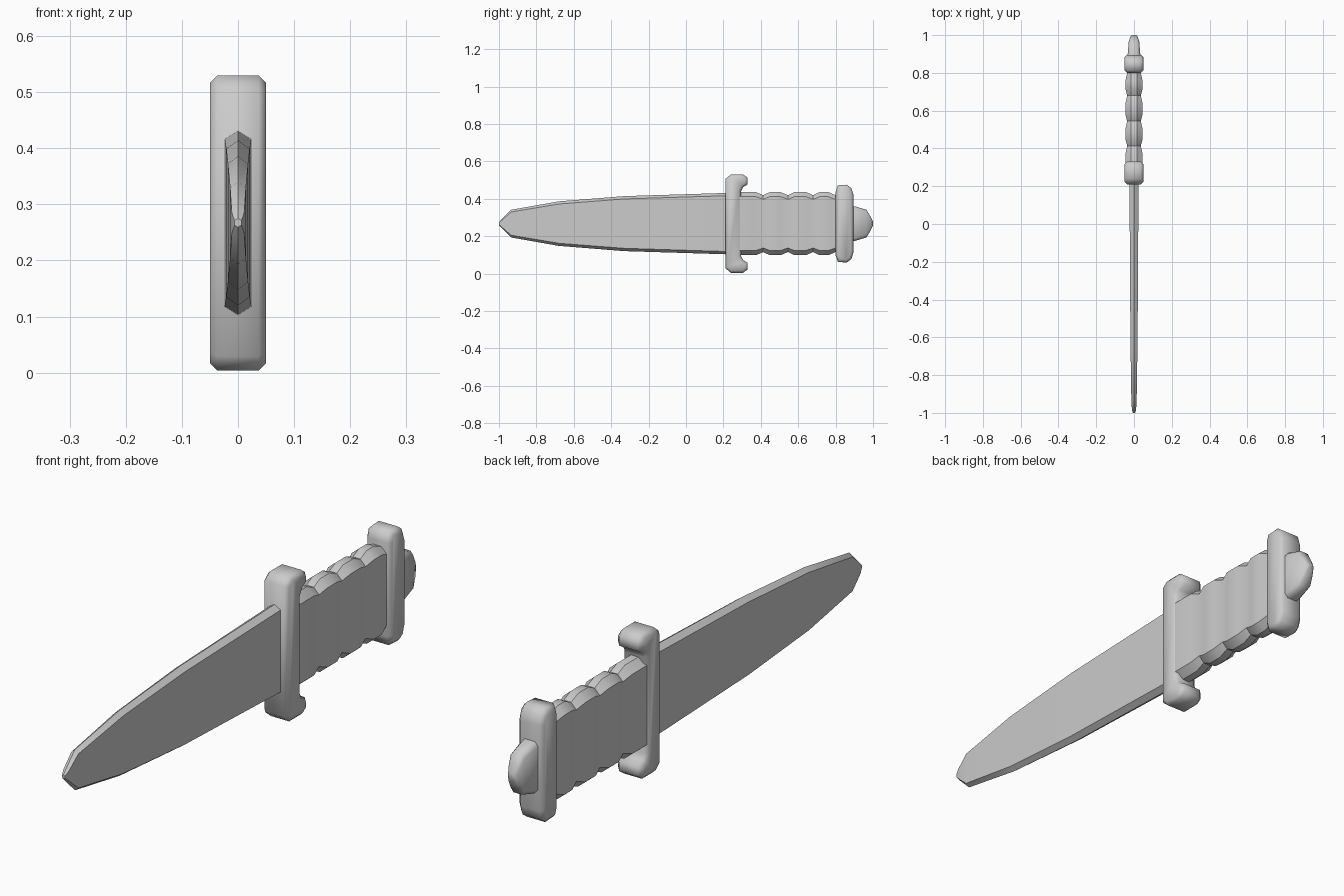
import bpy, bmesh, math

if "Cube" in bpy.data.objects:
    bpy.data.objects.remove(bpy.data.objects["Cube"])

CZ = 0.267  # height of the dagger's long axis


def finish(name, bm, angle):
    bmesh.ops.recalc_face_normals(bm, faces=bm.faces)
    me = bpy.data.meshes.new(name)
    bm.to_mesh(me)
    bm.free()
    ob = bpy.data.objects.new(name, me)
    bpy.context.collection.objects.link(ob)
    bpy.ops.object.select_all(action='DESELECT')
    ob.select_set(True)
    bpy.context.view_layer.objects.active = ob
    bpy.ops.object.shade_smooth_by_angle(angle=math.radians(angle))
    return ob


def loft(name, rings, angle):
    """Skin a list of (y, [(x, z), ...]) sections and cap both ends."""
    bm = bmesh.new()
    vs = [[bm.verts.new((x, y, CZ + z)) for x, z in sec] for y, sec in rings]
    n = len(vs[0])
    for a, b in zip(vs, vs[1:]):
        for i in range(n):
            j = (i + 1) % n
            bm.faces.new((a[i], a[j], b[j], b[i]))
    bm.faces.new(vs[0])
    bm.faces.new(vs[-1])
    return finish(name, bm, angle)


def section(w, h, c, t=0.0):
    """Tall section: half width w, half height h, chamfer drop c, top half width t."""
    if t == 0:
        return [(0, h), (w, h - c), (w, c - h), (0, -h), (-w, c - h), (-w, h - c)]
    return [(t, h), (w, h - c), (w, c - h), (t, -h),
            (-t, -h), (-w, c - h), (-w, h - c), (-t, h)]


def plate(name, half, w, bevel):
    """Mirror an upper (y, z) outline about the axis, extrude in x, bevel both rims."""
    prof = half + [(y, -z) for y, z in reversed(half)]
    bm = bmesh.new()
    face = bm.faces.new([bm.verts.new((-w, y, CZ + z)) for y, z in prof])
    ext = bmesh.ops.extrude_face_region(bm, geom=[face])
    bmesh.ops.translate(bm, vec=(2 * w, 0, 0),
                        verts=[v for v in ext['geom'] if isinstance(v, bmesh.types.BMVert)])
    rim = [e for e in bm.edges if abs(e.verts[0].co.x - e.verts[1].co.x) < 1e-5]
    bmesh.ops.bevel(bm, geom=rim, offset=bevel, segments=1, affect='EDGES', profile=0.5)
    return finish(name, bm, 50)


# Blade
blade = [(-1.0, .006, .008, .004), (-.985, .011, .024, .006), (-.935, .014, .074, .012),
         (-.68, .018, .119, .014), (-.33, .021, .147, .015), (.25, .024, .165, .015)]
loft("blade", [(y, section(w, h, c)) for y, w, h, c in blade], 35)

# Cross guard with hooked ends
plate("cross_guard", [(.21, .238), (.24, .263), (.305, .263), (.33, .245), (.33, .21),
                      (.306, .195), (.295, .175)], .05, .013)

# Ribbed grip: swellings between grooves
stations = [(.285, 1)]
grooves = [.413, .545, .68, .80]
for g in grooves:
    stations += [(g - .04, 1), (g, 0), (g + .035, 1)]
stations = stations[:-1] + [(.82, 0)]
loft("grip", [(y, section(.036 + .009 * s, .152 + .017 * s, .022 + .003 * s, .015))
              for y, s in stations], 32)

# Pommel plate
plate("pommel_plate", [(.80, .17), (.812, .205), (.86, .208), (.884, .19), (.895, .155)],
      .05, .013)

# Pommel end knob
knob = [(.88, .034, .094, .015), (.905, .033, .092, .015),
        (.965, .028, .074, .015), (.985, .022, .04, .012), (1.0, .014, .01, .004)]
loft("pommel_knob", [(y, section(w, h, c, w * .6)) for y, w, h, c in knob], 50)
